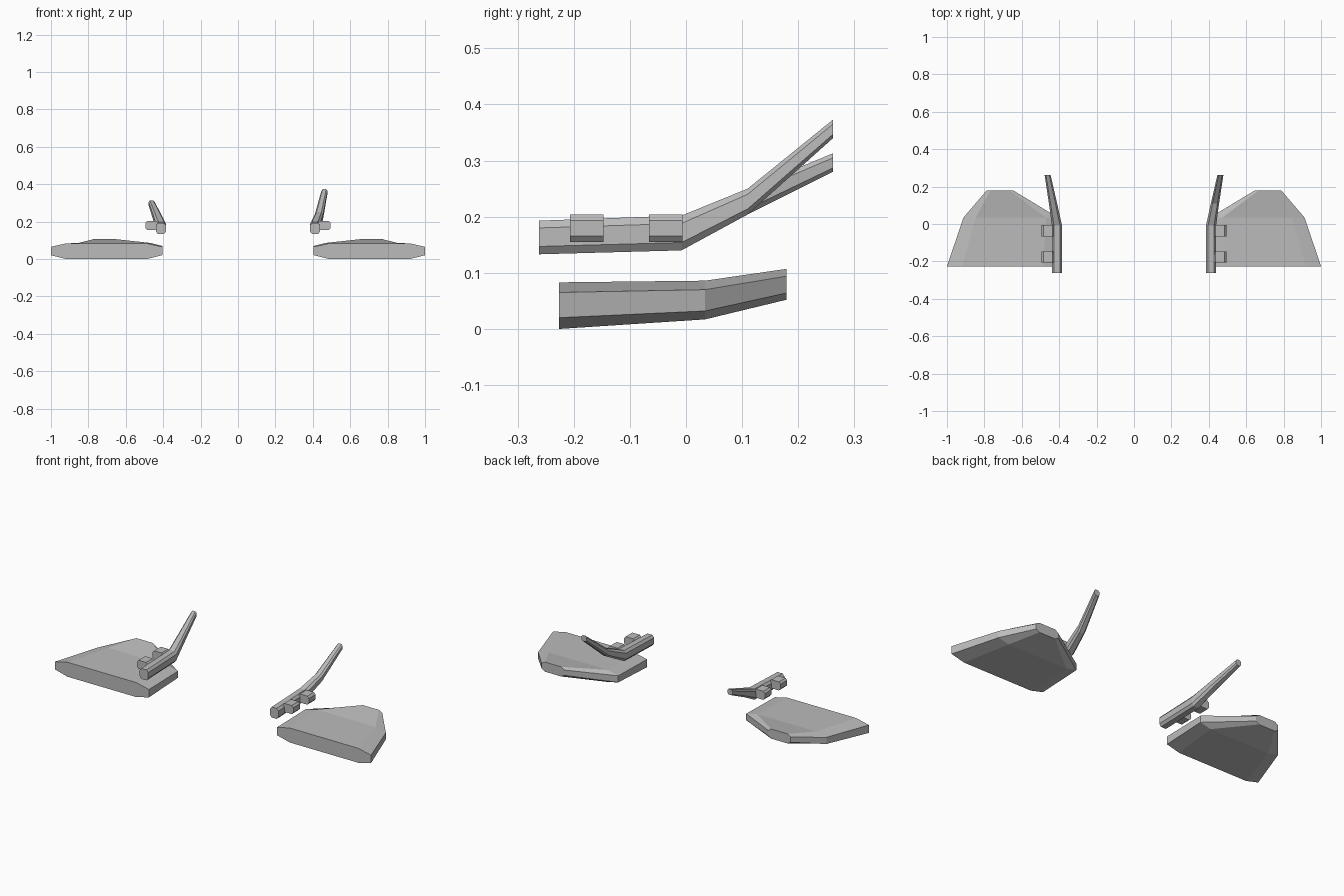
import bpy, bmesh

if "Cube" in bpy.data.objects:
    bpy.data.objects.remove(bpy.data.objects["Cube"])

grey = bpy.data.materials.new("mid grey")
grey.diffuse_color = (0.5, 0.5, 0.5, 1)
grey.use_nodes = True
grey.node_tree.nodes["Principled BSDF"].inputs["Base Color"].default_value = grey.diffuse_color


def loft(name, sections, side):
    """Bridge chamfered 8-sided sections along y.
    Section: y, inner x, outer x, x chamfer, (bottom, low side, high side, top) z."""
    bm = bmesh.new()
    rings = []
    for y, x0, x1, c, (z0, z1, z2, z3) in sections:
        outline = [(x0 + c, z0), (x1 - c, z0), (x1, z1), (x1, z2),
                   (x1 - c, z3), (x0 + c, z3), (x0, z2), (x0, z1)]
        rings.append([bm.verts.new((side * x, y, z)) for x, z in outline])
    for a, b in zip(rings, rings[1:]):
        for i in range(8):
            j = (i + 1) % 8
            bm.faces.new((a[i], a[j], b[j], b[i]))
    bm.faces.new(rings[0])
    bm.faces.new(rings[-1])
    bmesh.ops.recalc_face_normals(bm, faces=bm.faces)
    mesh = bpy.data.meshes.new(name)
    bm.to_mesh(mesh)
    bm.free()
    mesh.materials.append(grey)
    obj = bpy.data.objects.new(name, mesh)
    bpy.context.collection.objects.link(obj)
    return obj


for label, side, lift in (("left", -1, 0.0), ("right", 1, 0.06)):
    # Broad tapering plate
    loft(label + "_plate", [
        (-0.226, 0.405, 1.0, 0.08, (0.0, 0.02, 0.065, 0.083)),
        (0.034, 0.405, 0.912, 0.066, (0.017, 0.032, 0.07, 0.086)),
        (0.179, 0.645, 0.788, 0.02, (0.052, 0.064, 0.094, 0.107)),
    ], side)
    # Bent lever, the right tip rises higher than the left
    loft(label + "_lever", [
        (-0.262, 0.385, 0.439, 0.011, (0.133, 0.147, 0.18, 0.193)),
        (-0.008, 0.385, 0.439, 0.011, (0.14, 0.154, 0.188, 0.202)),
        (0.11, 0.411, 0.455, 0.009, (0.204, 0.214, 0.24, 0.25)),
        (0.262, 0.446, 0.478, 0.007,
         tuple(z + lift for z in (0.28, 0.287, 0.305, 0.313))),
    ], side)
    # Two lugs on the outer side of the lever
    for part, y in (("front", -0.207), ("back", -0.066)):
        loft(f"{label}_{part}_lug", [
            (yy, 0.427, 0.495, 0.01, (0.155, 0.166, 0.193, 0.204))
            for yy in (y, y + 0.06)], side)
